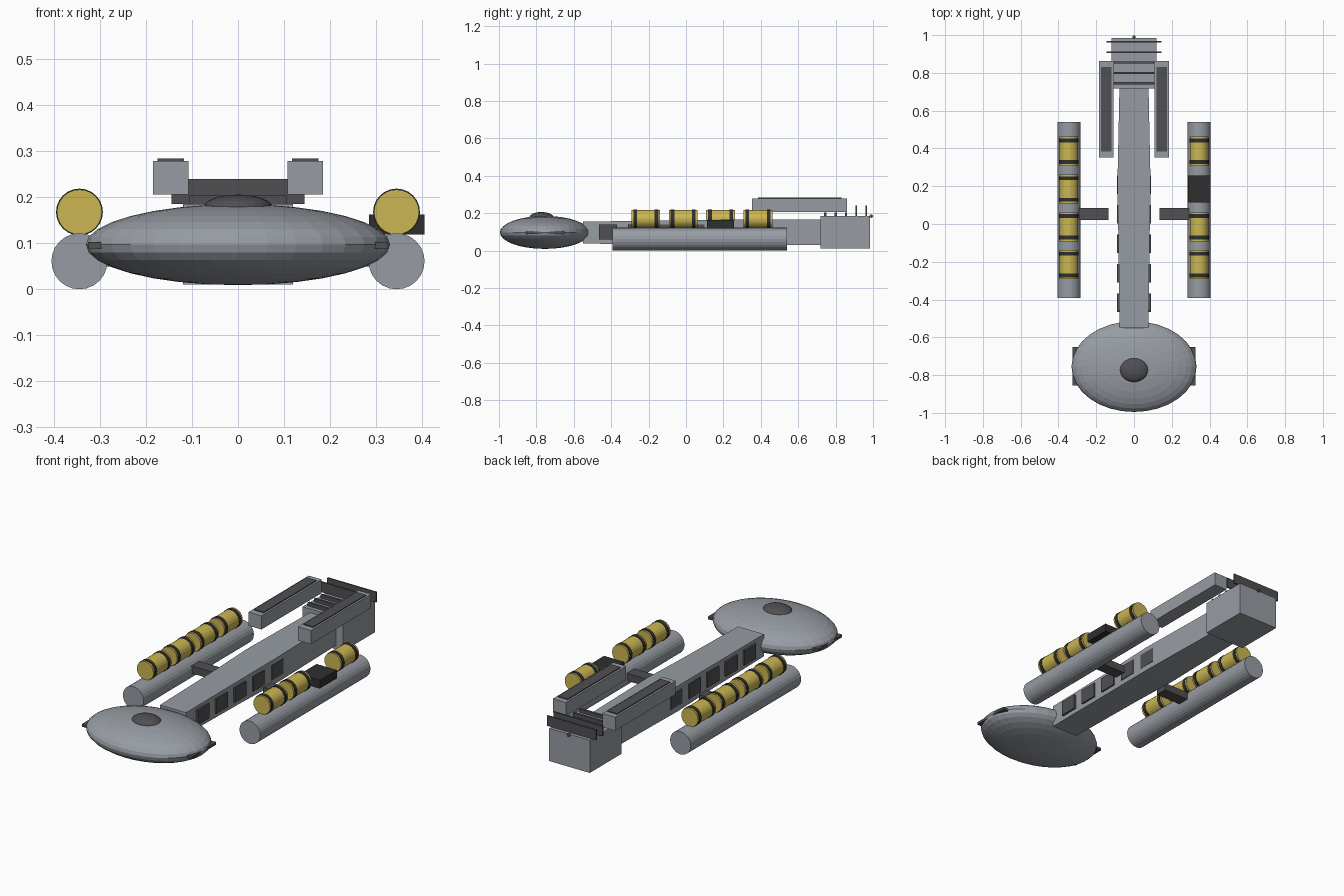
import bpy, bmesh
from mathutils import Matrix, Vector

if "Cube" in bpy.data.objects:
    bpy.data.objects.remove(bpy.data.objects["Cube"])


def material(name, rgb):
    m = bpy.data.materials.new(name)
    m.diffuse_color = (*rgb, 1)
    m.use_nodes = True
    m.node_tree.nodes["Principled BSDF"].inputs["Base Color"].default_value = m.diffuse_color
    return m


HULL = material("hull_grey", (0.31, 0.335, 0.37))
DARK = material("dark_grey", (0.08, 0.078, 0.086))
BLACK = material("black", (0.028, 0.028, 0.03))
YELLOW = material("cargo_yellow", (0.60, 0.47, 0.085))


def finish(name, bm, mat):
    bmesh.ops.recalc_face_normals(bm, faces=bm.faces)
    me = bpy.data.meshes.new(name)
    bm.to_mesh(me)
    bm.free()
    me.materials.append(mat)
    ob = bpy.data.objects.new(name, me)
    bpy.context.collection.objects.link(ob)
    return ob


def box(name, x, y, z, mat):
    """Box from (min, max) pairs on each axis."""
    bm = bmesh.new()
    lo, hi = (Vector(p) for p in zip(x, y, z))
    bmesh.ops.create_cube(bm, size=1, matrix=Matrix.LocRotScale((lo + hi) / 2, None, hi - lo))
    return finish(name, bm, mat)


def side_box(name, s, x, y, z, mat):
    return box(name, sorted((s * x[0], s * x[1])), y, z, mat)


def tube(name, x, z, y, radius, mat, sides=24):
    """Cylinder lying along y."""
    bm = bmesh.new()
    m = Matrix.Translation((x, sum(y) / 2, z)) @ Matrix.Rotation(1.5707963, 4, 'X')
    bmesh.ops.create_cone(bm, cap_ends=True, segments=sides, radius1=radius,
                          radius2=radius, depth=y[1] - y[0], matrix=m)
    return finish(name, bm, mat)


def ellipsoid(name, centre, radii, mat, seg=32, rings=16):
    bm = bmesh.new()
    bmesh.ops.create_uvsphere(bm, u_segments=seg, v_segments=rings, radius=1,
                              matrix=Matrix.LocRotScale(Vector(centre), None, Vector(radii)))
    return finish(name, bm, mat)


# Forward saucer and its dome
ellipsoid("saucer", (0, -0.755, 0.097), (0.331, 0.24, 0.088), HULL)
ellipsoid("bridge_dome", (0, -0.773, 0.178), (0.075, 0.064, 0.028), DARK, 24, 12)

# Long boom, lofted through a few rectangular sections: y, half width, bottom, top
bm = bmesh.new()
loops = []
for y, w, z0, z1 in ((-0.55, 0.077, 0.037, 0.155), (-0.1, 0.082, 0.034, 0.160),
                     (0.2, 0.088, 0.03, 0.165), (0.72, 0.077, 0.03, 0.165)):
    loops.append([bm.verts.new(p) for p in
                  ((-w, y, z0), (w, y, z0), (w, y, z1), (-w, y, z1))])
for a, b in zip(loops, loops[1:]):
    for i in range(4):
        j = (i + 1) % 4
        bm.faces.new((a[i], a[j], b[j], b[i]))
bm.faces.new(loops[0])
bm.faces.new(loops[-1])
finish("boom", bm, HULL)

# Rear engine block with cross fins and a tail lamp
box("engine_block", (-0.12, 0.12), (0.718, 0.985), (0.01, 0.185), HULL)
for y in (0.745, 0.80, 0.855):
    box("small_fin", (-0.105, 0.105), (y - 0.006, y + 0.006), (0.18, 0.204), DARK)
for y in (0.91, 0.965):
    box("large_fin", (-0.145, 0.145), (y - 0.004, y + 0.004), (0.186, 0.24), DARK)
ellipsoid("tail_lamp", (0, 0.99, 0.184), (0.009, 0.009, 0.009), DARK, 12, 8)

for s in (-1, 1):
    # Saucer edge sensors
    side_box("edge_sensor", s, (0.28, 0.326), (-0.855, -0.65), (0.089, 0.103), DARK)

    # Windows along the boom
    for i in range(5):
        y = -0.417 + i * 0.156
        side_box("boom_window", s, (0.07, 0.0895), (y - 0.049, y + 0.049), (0.06, 0.139), DARK)

    # Upper rear nacelles with dark top plates
    side_box("nacelle", s, (0.108, 0.185), (0.352, 0.862), (0.206, 0.279), HULL)
    side_box("nacelle_plate", s, (0.118, 0.175), (0.385, 0.832), (0.276, 0.284), DARK)

    # Side tanks and their struts
    tube("side_tank", s * 0.345, 0.061, (-0.393, 0.54), 0.061, HULL)
    side_box("strut", s, (0.135, 0.29), (0.02, 0.085), (0.05, 0.09), DARK)

    # Cargo canisters with two bands each; one bay holds a flat crate instead
    for i in range(4):
        y0 = -0.292 + i * 0.2
        if s == 1 and i == 2:
            box("bay_crate", (0.285, 0.406), (0.113, 0.257), (0.119, 0.163), BLACK)
            continue
        tube("canister", s * 0.345, 0.168, (y0, y0 + 0.154), 0.049, YELLOW)
        for yb in (y0 + 0.02, y0 + 0.134):
            tube("canister_band", s * 0.345, 0.168, (yb - 0.01, yb + 0.01), 0.051, BLACK)
